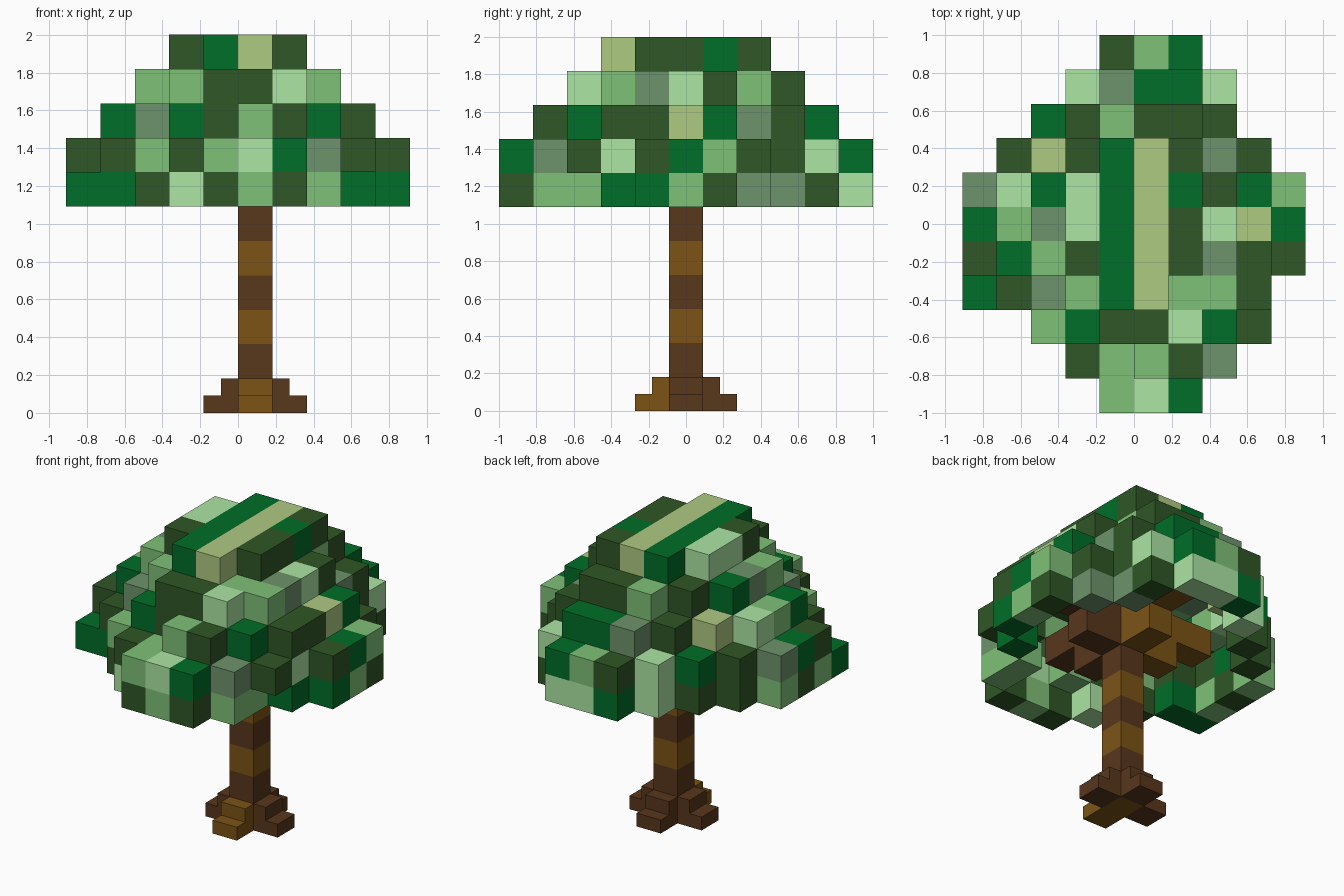
import bpy, bmesh, random

if "Cube" in bpy.data.objects:
    bpy.data.objects.remove(bpy.data.objects["Cube"])

random.seed(4)
U = 2 / 11            # voxel edge
H = U / 2             # half voxel
X0, Y0 = -5 * U, -1.0  # grid corner
Z0 = 6 * U            # underside of the canopy


def material(name, rgb):
    m = bpy.data.materials.new(name)
    lin = [(c / 255 / 12.92) if c < 11 else ((c / 255 + 0.055) / 1.055) ** 2.4 for c in rgb]
    m.diffuse_color = (*lin, 1)
    m.use_nodes = True
    m.node_tree.nodes["Principled BSDF"].inputs["Base Color"].default_value = m.diffuse_color
    return m


LEAF = {
    "D": material("dark olive", (47, 87, 38)),
    "G": material("deep green", (0, 110, 40)),
    "M": material("mid green", (126, 193, 119)),
    "L": material("light green", (172, 230, 164)),
    "S": material("grey green", (109, 148, 107)),
    "K": material("khaki green", (175, 203, 130)),
}
KEYS = list(LEAF)
DARK = material("dark bark", (88, 55, 28))
LIGHT = material("light bark", (124, 84, 22))


def voxel_object(name, cells, mats, origin):
    """Skin a dict {(i, j, k): material index} with only its exposed faces."""
    bm = bmesh.new()
    verts = {}

    def vert(p):
        if p not in verts:
            verts[p] = bm.verts.new([o + c * U for o, c in zip(origin, p)])
        return verts[p]

    for cell, index in cells.items():
        for axis in range(3):
            for side in (0, 1):
                n = list(cell)
                n[axis] += 2 * side - 1
                if tuple(n) in cells:
                    continue
                a, b = (axis + 1) % 3, (axis + 2) % 3
                ring = []
                for da, db in ((0, 0), (1, 0), (1, 1), (0, 1)):
                    p = list(cell)
                    p[axis] += side
                    p[a] += da
                    p[b] += db
                    ring.append(vert(tuple(p)))
                face = bm.faces.new(ring if side else ring[::-1])
                face.material_index = index
    me = bpy.data.meshes.new(name)
    bm.to_mesh(me)
    bm.free()
    for m in mats:
        me.materials.append(m)
    bpy.context.collection.objects.link(bpy.data.objects.new(name, me))


def box(name, x, y, z, mat):
    bm = bmesh.new()
    bmesh.ops.create_cube(bm, size=1)
    for v in bm.verts:
        v.co = [lo + (c + 0.5) * (hi - lo) for c, (lo, hi) in zip(v.co, (x, y, z))]
    me = bpy.data.meshes.new(name)
    bm.to_mesh(me)
    bm.free()
    me.materials.append(mat)
    bpy.context.collection.objects.link(bpy.data.objects.new(name, me))


# Canopy: first and last column of every row, per layer from the bottom up
SPANS = [
    "46 37 27 08 09 09 09 18 27 37 46",
    "46 37 28 18 09 09 09 18 27 37 46",
    "-- 56 37 28 18 18 18 27 37 46 --",
    "-- -- 46 37 27 27 27 36 46 -- --",
    "-- -- -- 45 36 36 36 46 -- -- --",
]
solid = set()
for k, layer in enumerate(SPANS):
    for j, span in enumerate(layer.split()):
        if span != "--":
            solid |= {(i, j, k) for i in range(int(span[0]), int(span[1]) + 1)}

# Leaf colours on the outside: tops by row, then sides by layer
TOP = ["....MLG...", "...DMMDS..", "..MGDDLGD.", "GDSMGKMMD.", "DGMDGKDSDD", "GMSLGKDLKG",
       "SLGLGKGDGM", ".DKDGKDSD.", "..GDMDDD..", "...LSGGL..", "....DMG..."]
FRONT = ["GGDLDMDMGG", "DDMDMLGSDD", ".GSGDMDGD.", "..MMDDLM..", "...DGKD..."]
RIGHT = ["DMMGGMDSSDL", "GSDLDGMDDLG", ".DGDDKGSDG.", "..LMSLDMD..", "...KDDGD..."]
BACK = ["MDDLGLLLSS"]

# Keep only the shell, so the canopy is hollow and open below
shell = {}
for i, j, k in sorted(solid):
    top = (i, j, k + 1) not in solid
    edge = any(n not in solid for n in ((i - 1, j, k), (i + 1, j, k), (i, j - 1, k), (i, j + 1, k)))
    if top or edge:
        shell[i, j, k] = random.choice(KEYS[:5] + ["D", "G"])

for k in range(5):
    level = [c for c in shell if c[2] == k]
    for i in range(10):
        rows = [c[1] for c in level if c[0] == i]
        if rows and k < len(BACK):
            shell[i, max(rows), k] = BACK[k][i]
        if rows:
            shell[i, min(rows), k] = FRONT[k][i]
    for j in range(11):
        cols = [c[0] for c in level if c[1] == j]
        if cols:
            shell[max(cols), j, k] = RIGHT[k][j]
for i, j, k in shell:
    if (i, j, k + 1) not in solid:
        shell[i, j, k] = TOP[j][i]

voxel_object("canopy", {c: KEYS.index(s) for c, s in shell.items()}, list(LEAF.values()), (X0, Y0, Z0))

# Trunk in alternating bands, reaching into the canopy
voxel_object("trunk", {(5, 5, k): int(k in (0, 2, 4, 6)) for k in range(8)}, [DARK, LIGHT], (X0, Y0, 0))


def arm(name, dx, dy, reach, z0, z1, mat):
    """A bar one voxel wide running out from the trunk."""
    def extent(d, lo, hi):
        return (lo - reach, lo) if d < 0 else (hi, hi + reach) if d > 0 else (lo, hi)
    box(name, extent(dx, 0, U), extent(dy, -H, H), (z0, z1), mat)


for side, dx, dy in (("front", 0, -1), ("back", 0, 1), ("left", -1, 0), ("right", 1, 0)):
    # Roots: two half-height steps, shrinking upward
    bark = LIGHT if side == "front" else DARK
    arm(side + "_root_lower", dx, dy, U, 0, H, bark)
    arm(side + "_root_upper", dx, dy, H, H, U, bark)
    # Branches inside the canopy, growing longer upward
    bark = LIGHT if side in ("back", "left") else DARK
    arm(side + "_branch_lower", dx, dy, 1.5 * U, Z0, Z0 + U, bark)
    arm(side + "_branch_upper", dx, dy, 3 * U, Z0 + U, Z0 + 2 * U, bark)
